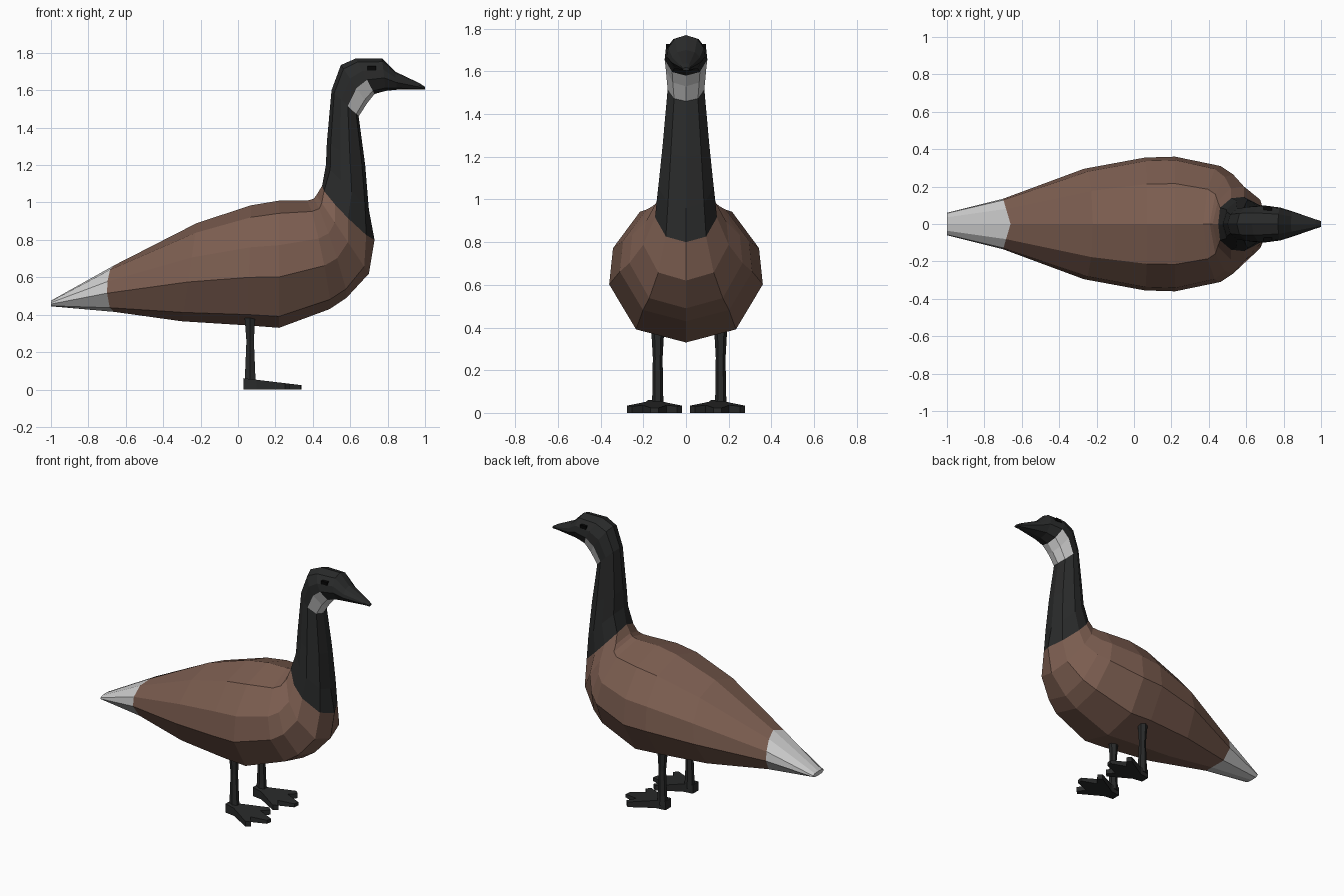
import bpy, bmesh

if "Cube" in bpy.data.objects:
    bpy.data.objects.remove(bpy.data.objects["Cube"])


def material(name, r, g, b):
    m = bpy.data.materials.new(name)
    m.diffuse_color = (r, g, b, 1)
    m.use_nodes = True
    m.node_tree.nodes["Principled BSDF"].inputs["Base Color"].default_value = m.diffuse_color
    return m


BROWN = material("brown_feathers", 0.20, 0.11, 0.08)
BLACK = material("dark_feathers", 0.022, 0.023, 0.023)
WHITE = material("pale_feathers", 0.55, 0.55, 0.55)
EYE = material("eye_black", 0.002, 0.002, 0.002)

# Half cross-section: (fraction of half width, fraction from belly to back)
HALF = [(0, 0), (0.65, 0.09), (1, 0.40), (0.95, 0.65), (0.6, 0.9), (0, 1)]
SECTION = HALF + [(-w, h) for w, h in HALF[-2:0:-1]]
N = len(SECTION)


def loft(name, rings, mats, pick):
    """Skin rings of (back x, back z, belly x, belly z, half width, bow in x)."""
    bm = bmesh.new()
    loops = []
    for tx, tz, bx, bz, width, bow in rings:
        loops.append([bm.verts.new((bx + (tx - bx) * h + bow * abs(w),
                                    width * w,
                                    bz + (tz - bz) * h)) for w, h in SECTION])
    for i in range(len(loops) - 1):
        a, b = loops[i], loops[i + 1]
        for j in range(N):
            k = (j + 1) % N
            f = bm.faces.new((a[j], a[k], b[k], b[j]))
            f.material_index = pick(i, j)
    for end in (0, -1):
        bm.faces.new(loops[end]).material_index = pick(end % (len(loops) - 1), N // 2)
    return finish(name, bm, mats)


def finish(name, bm, mats):
    bmesh.ops.recalc_face_normals(bm, faces=bm.faces)
    me = bpy.data.meshes.new(name)
    bm.to_mesh(me)
    bm.free()
    for m in mats:
        me.materials.append(m)
    ob = bpy.data.objects.new(name, me)
    bpy.context.collection.objects.link(ob)
    return ob


# Body with pale tail
body = [
    (-1.00, 0.475, -1.00, 0.445, 0.06, 0),
    (-0.66, 0.665, -0.66, 0.415, 0.135, -0.04),
    (-0.22, 0.89, -0.30, 0.365, 0.295, 0),
    (0.07, 0.985, 0.05, 0.343, 0.355, 0),
    (0.22, 1.01, 0.22, 0.33, 0.36, 0),
    (0.37, 1.01, 0.49, 0.43, 0.31, 0.02),
    (0.405, 1.02, 0.58, 0.49, 0.265, 0.02),
    (0.42, 1.04, 0.70, 0.62, 0.20, 0.0),
    (0.45, 1.09, 0.73, 0.80, 0.145, -0.03),
]
loft("body", body, [BROWN, WHITE], lambda i, j: 1 if i == 0 else 0)

# Neck, head and beak, with the pale chin strap on the lowest sides
neck = [
    (0.45, 1.09, 0.73, 0.80, 0.145, -0.03),
    (0.47, 1.20, 0.70, 0.96, 0.13, 0),
    (0.475, 1.32, 0.68, 1.20, 0.11, 0),
    (0.50, 1.60, 0.645, 1.46, 0.086, 0),
    (0.55, 1.735, 0.69, 1.53, 0.095, 0),
    (0.63, 1.77, 0.73, 1.58, 0.10, 0),
    (0.77, 1.77, 0.79, 1.597, 0.088, 0),
    (0.84, 1.70, 0.85, 1.603, 0.068, 0),
    (0.97, 1.638, 0.965, 1.605, 0.026, 0),
    (1.00, 1.618, 1.00, 1.603, 0.016, 0),
]
loft("neck_and_head", neck, [BLACK, WHITE],
     lambda i, j: 1 if i in (3, 4) and j in (0, 1, N - 2, N - 1) else 0)

# Eyes
for side in (-1, 1):
    bm = bmesh.new()
    bmesh.ops.create_cube(bm, size=1)
    for v in bm.verts:
        v.co = (0.715 + v.co.x * 0.045, side * 0.078 + v.co.y * 0.03, 1.718 + v.co.z * 0.022)
    finish("eye_left" if side > 0 else "eye_right", bm, [EYE])

# Webbed foot outline, one sole shared by both feet
FOOT = [(0.03, -0.03), (0.10, -0.04), (0.25, -0.128), (0.275, -0.105), (0.235, -0.055),
        (0.335, -0.018), (0.34, 0.018), (0.235, 0.055), (0.275, 0.105), (0.25, 0.128),
        (0.10, 0.04), (0.03, 0.03)]
# Leg stages: (z, centre x, half length, half width)
LEG = [(0.03, 0.065, 0.030, 0.030), (0.09, 0.065, 0.027, 0.025),
       (0.26, 0.065, 0.020, 0.023), (0.40, 0.063, 0.029, 0.031)]

for name, y in (("left", 0.1475), ("right", -0.1475)):
    # Foot
    bm = bmesh.new()
    low = [bm.verts.new((px, y + py, 0)) for px, py in FOOT]
    high = [bm.verts.new((px, y + py, 0.064 - 0.12 * px)) for px, py in FOOT]
    bm.faces.new(low)
    bm.faces.new(high)
    for j in range(len(FOOT)):
        k = (j + 1) % len(FOOT)
        bm.faces.new((low[j], low[k], high[k], high[j]))
    finish("foot_" + name, bm, [BLACK])

    # Leg
    bm = bmesh.new()
    hexagon = [(1, 0.5), (0, 1), (-1, 0.5), (-1, -0.5), (0, -1), (1, -0.5)]
    loops = [[bm.verts.new((cx + a * lx, y + 0.015 + b * ly, z)) for a, b in hexagon]
             for z, cx, lx, ly in LEG]
    for a, b in zip(loops, loops[1:]):
        for j in range(6):
            k = (j + 1) % 6
            bm.faces.new((a[j], a[k], b[k], b[j]))
    bm.faces.new(loops[0])
    bm.faces.new(loops[-1])
    finish("leg_" + name, bm, [BLACK])
